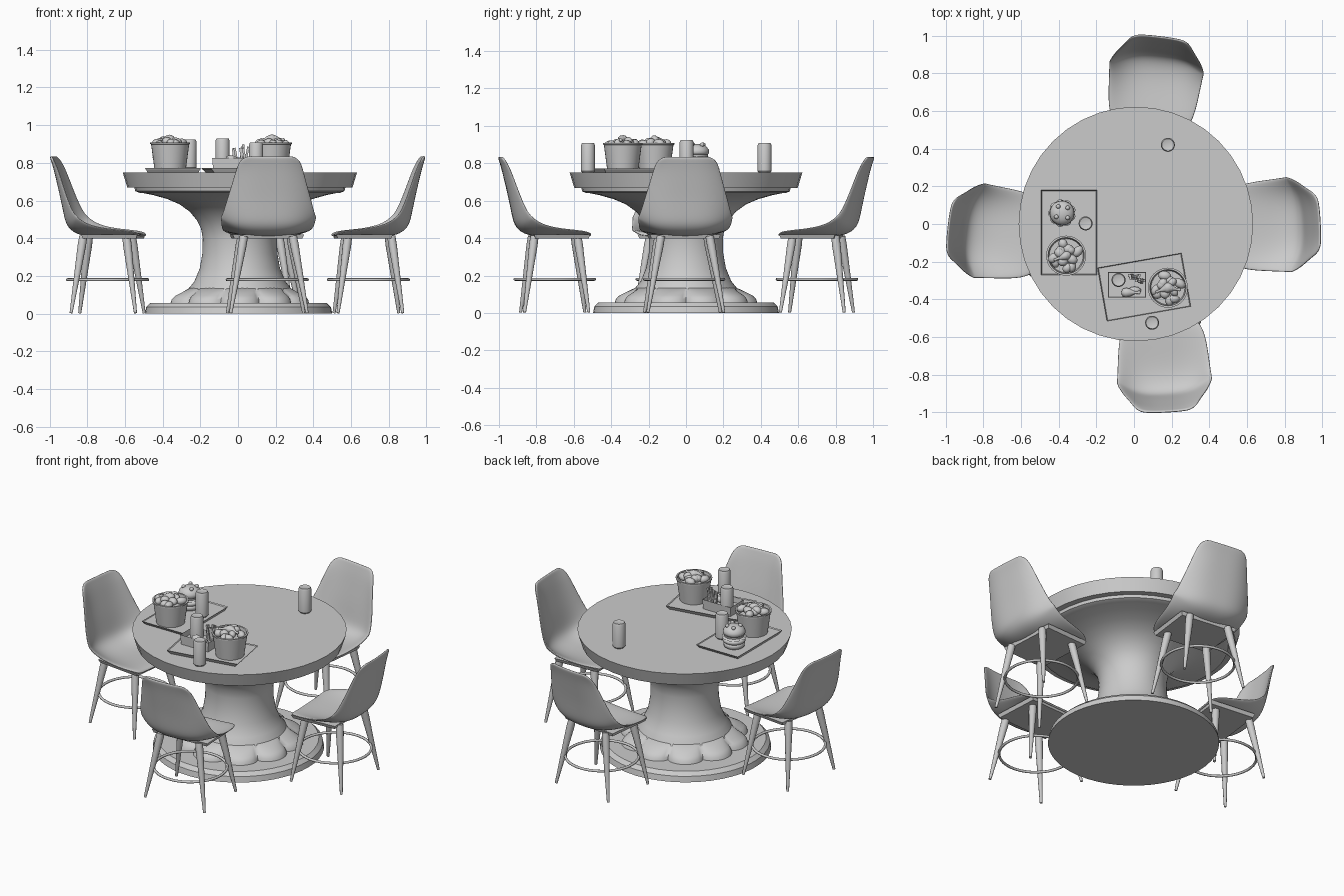
import bpy, bmesh, math, random
from mathutils import Matrix, Vector

if "Cube" in bpy.data.objects:
    bpy.data.objects.remove(bpy.data.objects["Cube"])

random.seed(4)
T, RZ = Matrix.Translation, lambda deg: Matrix.Rotation(math.radians(deg), 4, 'Z')


def finish(name, bm, matrix=Matrix(), angle=35):
    bmesh.ops.recalc_face_normals(bm, faces=bm.faces)
    me = bpy.data.meshes.new(name)
    bm.to_mesh(me)
    bm.free()
    ob = bpy.data.objects.new(name, me)
    bpy.context.collection.objects.link(ob)
    ob.matrix_world = matrix
    bpy.ops.object.select_all(action='DESELECT')
    ob.select_set(True)
    bpy.context.view_layer.objects.active = ob
    bpy.ops.object.shade_smooth_by_angle(angle=math.radians(angle))
    return ob


def lathe(name, profile, matrix=Matrix(), segs=32, closed=False, lobes=0, angle=35):
    """Spin (radius, z[, lobe depth]) points round z; lobes scallop the radius."""
    bm = bmesh.new()
    rings = []
    for p in profile:
        ring = []
        for i in range(segs):
            a = 2 * math.pi * i / segs
            dip = p[2] * (1 - abs(math.sin(a * lobes / 2)) ** 0.7) if len(p) > 2 else 0
            r = p[0] - dip
            ring.append(bm.verts.new((r * math.cos(a), r * math.sin(a), p[1])))
        rings.append(ring)
    pairs = list(zip(rings, rings[1:]))
    if closed:
        pairs.append((rings[-1], rings[0]))
    else:
        bm.faces.new(rings[0])
        bm.faces.new(rings[-1])
    for a, b in pairs:
        for i in range(segs):
            j = (i + 1) % segs
            bm.faces.new((a[i], a[j], b[j], b[i]))
    return finish(name, bm, matrix, angle)


def box(name, sx, sy, h, matrix, taper=1.0, wall=0, depth=0):
    """Box standing on its origin; taper shrinks the bottom, wall/depth hollow the top."""
    bm = bmesh.new()
    bmesh.ops.create_cube(bm, size=1)
    for v in bm.verts:
        k = taper if v.co.z < 0 else 1
        v.co = (v.co.x * sx * k, v.co.y * sy * k, (v.co.z + 0.5) * h)
    if wall:
        bm.normal_update()
        top = max(bm.faces, key=lambda f: f.calc_center_median().z)
        bmesh.ops.inset_region(bm, faces=[top], thickness=wall)
        bmesh.ops.translate(bm, verts=top.verts, vec=(0, 0, -depth))
    return finish(name, bm, matrix)


def blob(name, size, matrix):
    bm = bmesh.new()
    bmesh.ops.create_icosphere(bm, subdivisions=2, radius=1, matrix=Matrix.Diagonal((*size, 1)))
    return finish(name, bm, matrix, 80)


# Table: top, under disc with flared pedestal, scalloped foot, base
C = T((0.01, 0, 0))
lathe("table_top", [(0.597, 0.668), (0.622, 0.75)], C, 40)
lathe("table_under_disc", [(0.53, 0.64), (0.555, 0.65), (0.56, 0.67)], C, 40)
lathe("pedestal", [(0.30, 0.05), (0.283, 0.12), (0.242, 0.17), (0.213, 0.24), (0.199, 0.32), (0.197, 0.4),
                   (0.206, 0.45), (0.228, 0.495), (0.265, 0.54), (0.32, 0.58), (0.385, 0.608), (0.46, 0.629),
                   (0.54, 0.645)], C, 64, angle=60)
lathe("pedestal_petals", [(0.382, 0.05, 0.05), (0.375, 0.075, 0.05), (0.355, 0.094, 0.045),
                          (0.318, 0.112, 0.03), (0.27, 0.135, 0.0)], C, 120, lobes=10, angle=60)
lathe("table_base", [(0.497, 0), (0.49, 0.035), (0.467, 0.057)], T((0.003, 0, 0)), 48, angle=20)

# Chair shell stations: outward, z, half width, rim lift
SHELL = [(-0.187, 0.412, 0.17, 0.004), (-0.168, 0.424, 0.205, 0.008), (-0.1, 0.422, 0.232, 0.02),
         (0.0, 0.414, 0.243, 0.04), (0.09, 0.412, 0.25, 0.065), (0.165, 0.428, 0.255, 0.09),
         (0.207, 0.465, 0.255, 0.092), (0.221, 0.52, 0.245, 0.068), (0.236, 0.6, 0.224, 0.048),
         (0.257, 0.69, 0.197, 0.037), (0.276, 0.77, 0.176, 0.027), (0.289, 0.813, 0.158, 0.015),
         (0.295, 0.835, 0.12, 0.005)]


def chair(side, M):
    # moulded shell: lift the rim along the profile normal
    bm = bmesh.new()
    rows = []
    for i, (e, z, w, lift) in enumerate(SHELL):
        a, b = SHELL[max(i - 1, 0)], SHELL[min(i + 1, len(SHELL) - 1)]
        n = Vector((a[1] - b[1], b[0] - a[0])).normalized()
        row = []
        for k in range(9):
            u = k / 4 - 1
            s = lift * abs(u) ** 3
            row.append(bm.verts.new((w * u, e + n.x * s, z + n.y * s)))
        rows.append(row)
    for a, b in zip(rows, rows[1:]):
        for k in range(8):
            bm.faces.new((a[k], a[k + 1], b[k + 1], b[k]))
    seat = finish(side + "_chair_shell", bm, M, 180)
    sol = seat.modifiers.new("thickness", 'SOLIDIFY')
    sol.thickness, sol.offset = 0.014, 0
    sub = seat.modifiers.new("smooth", 'SUBSURF')
    sub.levels = sub.render_levels = 2
    # under frame, splayed legs and foot ring
    box(side + "_chair_frame", 0.38, 0.3, 0.022, M @ T((0, -0.03, 0.398)), 0.95)
    for sx in (-1, 1):
        for sy in (-1, 1):
            top, foot = Vector((sx * 0.13, sy * 0.115, 0.41)), Vector((sx * 0.203, sy * 0.172, 0.003))
            d = top - foot
            R = T(foot) @ d.to_track_quat('Z', 'Y').to_matrix().to_4x4()
            lathe(side + "_chair_leg", [(0.008, 0), (0.015, d.length * 0.4), (0.023, d.length * 0.88),
                                        (0.022, d.length)], M @ R, 12)
    ring = [(0.213 + 0.008 * math.cos(t * math.pi / 4), 0.18 + 0.008 * math.sin(t * math.pi / 4)) for t in range(8)]
    lathe(side + "_chair_foot_ring", ring, M, 40, closed=True, angle=60)


for side, x, y, rot in (("left", -0.692, -0.05, 83.5), ("right", 0.692, -0.01, -87),
                        ("front", 0.155, -0.702, 183), ("back", 0.104, 0.7, -7)):
    chair(side, T((x, y, 0)) @ RZ(rot))

# Serving trays
box("left_tray", 0.295, 0.45, 0.022, T((-0.345, -0.045, 0.75)), 0.92, 0.004, 0.006)
box("front_tray", 0.452, 0.287, 0.022, T((0.054, -0.335, 0.75)) @ RZ(10), 0.92, 0.004, 0.006)

# Drink cans
for x, y, z in ((0.18, 0.42, 0.75), (-0.257, 0.003, 0.766), (0.096, -0.524, 0.75), (-0.082, -0.297, 0.772)):
    lathe("can", [(0.031, 0), (0.037, 0.008), (0.037, 0.147), (0.032, 0.158), (0.03, 0.157)],
          T((x, y, z)), 24)


def drumstick(M, s=1.0):
    prof = [(0.004, -0.02), (0.02, -0.014), (0.026, 0.005), (0.02, 0.028), (0.009, 0.048),
            (0.007, 0.068), (0.011, 0.074), (0.004, 0.082)]
    lathe("drumstick", [(r * s, z * s) for r, z in prof], M, 12, angle=80)


# Buckets heaped with chicken
for x, y, legs in ((-0.36, -0.168, 1), (0.18, -0.338, 2)):
    B = T((x, y, 0.764))
    lathe("bucket", [(0.083, 0), (0.101, 0.134), (0.106, 0.136), (0.106, 0.144), (0.096, 0.144), (0.09, 0.1)], B, 32)
    for i in range(13):
        r = (0.066, 0.036)[i % 2] if i else 0
        a = i * 2.4
        pos = (r * math.cos(a), r * math.sin(a), 0.164 - r * 0.4 + random.uniform(-0.006, 0.006))
        size = [random.uniform(0.026, 0.036), random.uniform(0.021, 0.027), 0.023]
        blob("chicken_piece", size, B @ T(pos) @ RZ(random.uniform(0, 180)))
    for i in range(legs):
        drumstick(B @ T((0, 0, 0.164)) @ RZ(i * 150 + 200) @ Matrix.Rotation(1.65, 4, 'Y'), 0.85)

# Burger with wavy salad and olives on top
G = T((-0.382, 0.058, 0.764))
lathe("burger_bottom_bun", [(0.05, 0), (0.06, 0.008), (0.062, 0.024), (0.056, 0.034)], G, 28, angle=60)
lathe("burger_patty", [(0.06, 0.034), (0.067, 0.042), (0.067, 0.052), (0.06, 0.06)], G, 28, angle=60)
lathe("burger_salad", [(0.06, 0.06, 0.005), (0.074, 0.064, 0.012), (0.06, 0.072, 0.005)], G, 72, lobes=9, angle=60)
lathe("burger_tomato", [(0.058, 0.07), (0.06, 0.083)], G, 28)
lathe("burger_top_bun", [(0.058, 0.083), (0.066, 0.092), (0.064, 0.108), (0.053, 0.124), (0.034, 0.135),
                         (0.01, 0.139)], G, 28, angle=60)
for x, y in ((-0.02, 0.035), (0.03, 0.028), (0.03, -0.025), (-0.03, -0.02)):
    blob("burger_olive", (0.012, 0.012, 0.012), G @ T((x, y, 0.135)))

# Snack basket with chips and a drumstick
K = T((-0.037, -0.322, 0.765))
box("basket", 0.2, 0.135, 0.062, K, 0.95, 0.004, 0.035)
for i in range(9):
    t = i / 8
    P = K @ T((0.02 + 0.06 * t, 0.042 - 0.03 * t + 0.012 * (i % 2), 0.025))
    tilt = Matrix.Rotation(random.uniform(-0.2, 0.25), 4, 'Y') @ Matrix.Rotation(random.uniform(-0.1, 0.1), 4, 'X')
    box("chip", 0.012, 0.012, random.uniform(0.085, 0.11), P @ tilt)
drumstick(K @ T((-0.01, -0.042, 0.05)) @ Matrix.Rotation(1.5, 4, 'Y'), 1.0)
blob("basket_bread", (0.035, 0.02, 0.02), K @ T((0.04, -0.03, 0.04)))
